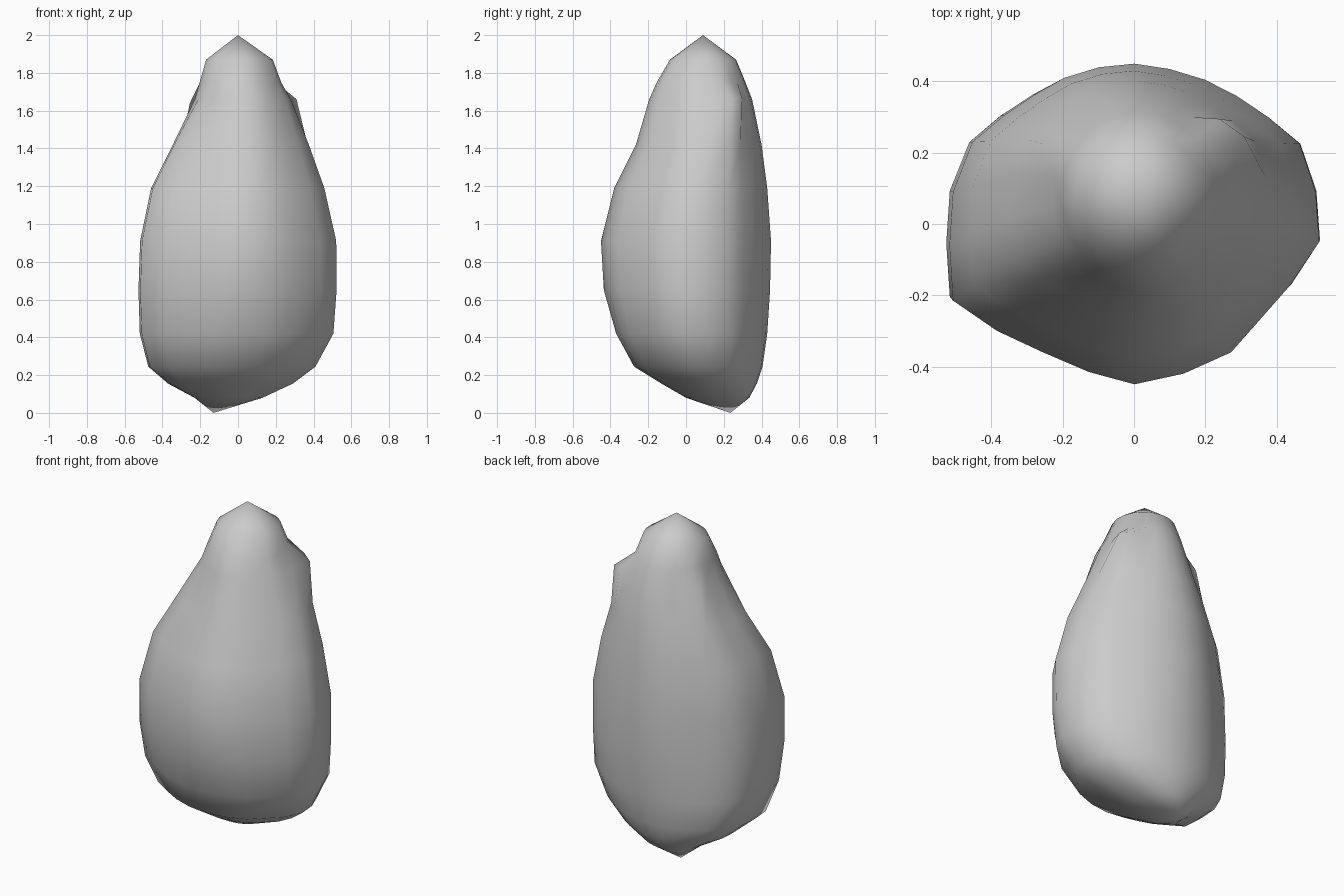
import bpy, bmesh, math

if "Cube" in bpy.data.objects:
    bpy.data.objects.remove(bpy.data.objects["Cube"])

# Horizontal outline of the stone at its widest height
OUTLINE = [(0, .45), (-.1, .44), (-.2, .41), (-.28, .365), (-.37, .305), (-.46, .23),
           (-.515, .09), (-.525, -.06), (-.515, -.215), (-.39, -.3), (-.26, -.36),
           (-.13, -.415), (0, -.45), (.14, -.42), (.275, -.36), (.44, -.175),
           (.525, -.05), (.515, .09), (.47, .225), (.38, .3), (.29, .36), (.2, .405), (.1, .435)]

# Level: height, left, right, front, back, roundness
LEVELS = [(.08, -.23, .13, .00, .335, .9), (.155, -.37, .29, -.13, .375, .8),
          (.245, -.475, .41, -.275, .405, .7), (.42, -.52, .505, -.37, .43, .6),
          (.65, -.527, .522, -.435, .445, .15), (.91, -.518, .52, -.45, .45, 0),
          (1.19, -.46, .457, -.38, .43, 0), (1.42, -.345, .375, -.265, .40, .2),
          (1.66, -.23, .28, -.195, .35, .7), (1.75, -.205, .23, -.155, .315, .9),
          (1.87, -.17, .185, -.085, .265, 1)]

bm = bmesh.new()
rings = []
for z, left, right, front, back, rounding in LEVELS:
    cx, hx = (left + right) / 2, (right - left) / 2
    cy, hy = (front + back) / 2, (back - front) / 2
    ring = []
    for x, y in OUTLINE:
        u, v = x / .525, y / .45
        r = math.hypot(u, v)
        # Low levels keep the left corner, upper levels become oval
        k = 1 + rounding * (1 / r - 1) if r < 1 or z > 1.5 else 1
        ring.append(bm.verts.new((cx + u * k * hx, cy + v * k * hy, z)))
    rings.append(ring)

# Shoulder bumps near the top
rings[8][18].co = (.31, .245, 1.66)
rings[8][19].co = (.24, .295, 1.67)
rings[8][5].co = (-.255, .225, 1.64)

# Side walls, low tip and peak
n = len(OUTLINE)
low = bm.verts.new((-.13, .235, 0))
peak = bm.verts.new((0, .09, 2))
for i in range(n):
    j = (i + 1) % n
    for a, b in zip(rings, rings[1:]):
        bm.faces.new((a[i], a[j], b[j], b[i]))
    bm.faces.new((low, rings[0][j], rings[0][i]))
    bm.faces.new((peak, rings[-1][i], rings[-1][j]))
bmesh.ops.recalc_face_normals(bm, faces=bm.faces)
for f in bm.faces:
    f.smooth = True

mesh = bpy.data.meshes.new("stone")
bm.to_mesh(mesh)
bm.free()
bpy.context.collection.objects.link(bpy.data.objects.new("stone", mesh))
